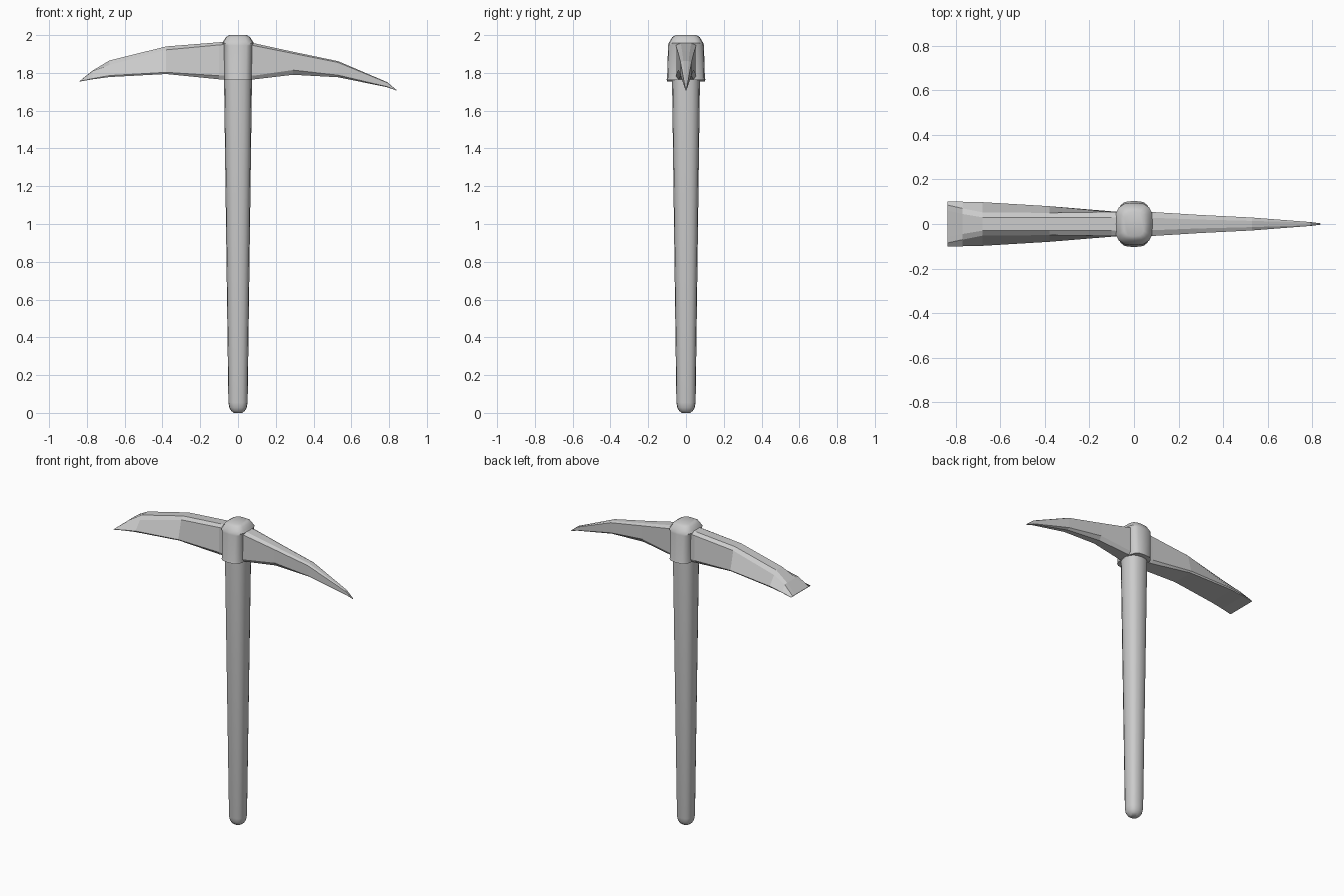
import bpy, bmesh
from math import cos, sin, pi, copysign, radians

if "Cube" in bpy.data.objects:
    bpy.data.objects.remove(bpy.data.objects["Cube"])


def loft(name, rings, smooth=False):
    """Skin a list of equal-length point rings and cap both ends."""
    bm = bmesh.new()
    rows = [[bm.verts.new(p) for p in ring] for ring in rings]
    n = len(rows[0])
    for a, b in zip(rows, rows[1:]):
        for i in range(n):
            j = (i + 1) % n
            bm.faces.new((a[i], a[j], b[j], b[i]))
    bm.faces.new(rows[0])
    bm.faces.new(rows[-1])
    bmesh.ops.remove_doubles(bm, verts=bm.verts, dist=0.0005)
    bmesh.ops.recalc_face_normals(bm, faces=bm.faces)
    mesh = bpy.data.meshes.new(name)
    bm.to_mesh(mesh)
    bm.free()
    obj = bpy.data.objects.new(name, mesh)
    bpy.context.collection.objects.link(obj)
    if smooth:
        bpy.ops.object.select_all(action='DESELECT')
        obj.select_set(True)
        bpy.context.view_layer.objects.active = obj
        bpy.ops.object.shade_smooth_by_angle(angle=radians(35))
    return obj


def rounded(z, rx, ry, power, n=16):
    """Horizontal ring; power below 1 makes it squarer."""
    def s(v):
        return copysign(abs(v) ** power, v)
    return [(rx * s(cos(2 * pi * i / n)), ry * s(sin(2 * pi * i / n)), z)
            for i in range(n)]


def blade_section(x, zt, wt, zs, ws, zl, wl, zb, wb):
    """Symmetric eight-sided section: top, shoulder, lower side, bottom."""
    half = [(wt, zt), (ws, zs), (wl, zl), (wb, zb)]
    return [(x, y, z) for y, z in half] + [(x, -y, z) for y, z in reversed(half)]


# Tapered wooden handle with a rounded butt
handle = [(0.0, .022, .022), (.010, .036, .036), (.028, .046, .046),
          (.055, .051, .051), (1.77, .074, .074)]
loft("handle", [rounded(z, rx, ry, .8) for z, rx, ry in handle], True)

# Socket around the handle, closed by a low domed cap
socket = [(1.762, .074, .104), (1.775, .075, .100), (1.945, .078, .095),
          (1.957, .084, .092), (1.970, .076, .084), (1.990, .064, .072),
          (2.0, .046, .055)]
loft("socket", [rounded(z, rx, ry, .6) for z, rx, ry in socket], True)

# Pointed pick arm: x, then half widths and heights down the section
pick = [(0.00, 1.972, .030, 1.955, .056, 1.790, .056, 1.765, .045),
        (0.08, 1.958, .028, 1.945, .054, 1.785, .054, 1.765, .040),
        (0.29, 1.912, .020, 1.903, .041, 1.815, .041, 1.790, .024),
        (0.53, 1.862, .014, 1.855, .029, 1.788, .029, 1.777, .015),
        (0.79, 1.751, .006, 1.748, .009, 1.727, .009, 1.724, .006),
        (0.838, 1.711, .002, 1.710, .003, 1.708, .003, 1.707, .002)]
loft("pick_arm", [blade_section(*row) for row in pick])

# Flared adze arm ending in a wide chisel edge
adze = [(0.00, 1.970, .032, 1.955, .056, 1.790, .056, 1.765, .045),
        (-.10, 1.962, .030, 1.948, .054, 1.785, .057, 1.766, .045),
        (-.38, 1.940, .030, 1.922, .050, 1.803, .080, 1.794, .072),
        (-.68, 1.866, .030, 1.842, .052, 1.786, .098, 1.778, .095),
        (-.77, 1.812, .045, 1.810, .070, 1.770, .100, 1.766, .098),
        (-.838, 1.757, .060, 1.757, .085, 1.756, .102, 1.754, .101)]
loft("adze_arm", [blade_section(*row) for row in adze])
